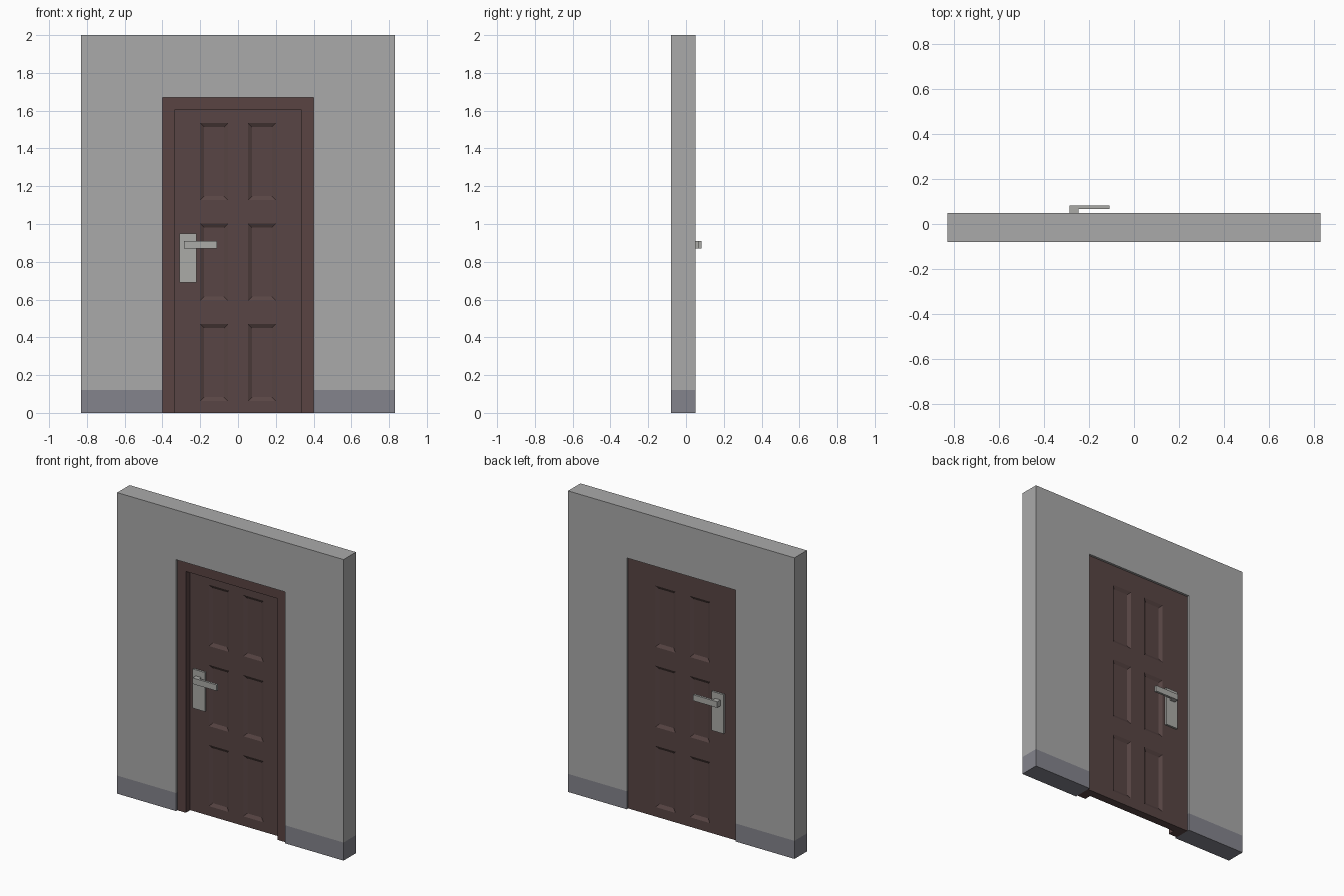
import bpy, bmesh
from mathutils import Vector

if "Cube" in bpy.data.objects:
    bpy.data.objects.remove(bpy.data.objects["Cube"])


def material(name, rgb):
    m = bpy.data.materials.new(name)
    m.diffuse_color = (*rgb, 1)
    m.use_nodes = True
    m.node_tree.nodes["Principled BSDF"].inputs["Base Color"].default_value = m.diffuse_color
    return m


WALL = material("wall_grey", (0.40, 0.40, 0.40))
SKIRT = material("skirting_blue_grey", (0.23, 0.23, 0.265))
FRAME = material("frame_brown", (0.100, 0.057, 0.054))
DOOR = material("door_brown", (0.098, 0.060, 0.058))
METAL = material("handle_metal", (0.41, 0.41, 0.39))


def finish(name, bm, *mats):
    bmesh.ops.recalc_face_normals(bm, faces=bm.faces)
    me = bpy.data.meshes.new(name)
    bm.to_mesh(me)
    bm.free()
    for m in mats:
        me.materials.append(m)
    ob = bpy.data.objects.new(name, me)
    bpy.context.collection.objects.link(ob)
    return ob


def extrude(bm, points, vec):
    """Closed prism from a flat outline."""
    face = bm.faces.new([bm.verts.new(p) for p in points])
    out = bmesh.ops.extrude_face_region(bm, geom=[face], use_keep_orig=True)
    verts = [g for g in out["geom"] if isinstance(g, bmesh.types.BMVert)]
    bmesh.ops.translate(bm, verts=verts, vec=vec)


def cut(bm, co, no):
    bmesh.ops.bisect_plane(bm, geom=bm.verts[:] + bm.edges[:] + bm.faces[:],
                           plane_co=co, plane_no=no)


def arch(name, outer, top, inner, inner_top, y0, y1, *mats, band=None):
    """Upside-down U standing on the ground, extruded in y."""
    outline = [(-outer, 0), (-outer, top), (outer, top), (outer, 0),
               (inner, 0), (inner, inner_top), (-inner, inner_top), (-inner, 0)]
    bm = bmesh.new()
    extrude(bm, [(x, y0, z) for x, z in outline], (0, y1 - y0, 0))
    if band:
        cut(bm, (0, 0, band), (0, 0, 1))
        for f in bm.faces:
            f.material_index = int(f.calc_center_median().z < band)
    return finish(name, bm, *mats)


# Wall with flush skirting band, and door frame set into the opening
arch("wall", 0.832, 2.0, 0.40, 1.67, -0.08, 0.05, WALL, SKIRT, band=0.12)
FRONT, BACK = -0.02, 0.035
arch("door_frame", 0.40, 1.67, 0.337, 1.603, -0.066, FRONT, FRAME)

# Door leaf: box cut into a grid, panels inset and sunk on both faces
columns = [(-0.20, -0.053), (0.053, 0.20)]
rows = [(0.063, 0.470), (0.595, 1.002), (1.127, 1.534)]
bm = bmesh.new()
extrude(bm, [(-0.40, FRONT, 0), (0.40, FRONT, 0), (0.40, FRONT, 1.67), (-0.40, FRONT, 1.67)],
        (0, BACK - FRONT, 0))
for pair in columns:
    for x in pair:
        cut(bm, (x, 0, 0), (1, 0, 0))
for pair in rows:
    for z in pair:
        cut(bm, (0, 0, z), (0, 0, 1))
bmesh.ops.recalc_face_normals(bm, faces=bm.faces)


def is_panel(f):
    c = f.calc_center_median()
    return (abs(f.normal.y) > 0.9 and any(a < c.x < b for a, b in columns)
            and any(a < c.z < b for a, b in rows))


bmesh.ops.inset_individual(bm, faces=[f for f in bm.faces if is_panel(f)],
                           thickness=0.03, depth=-0.012)
finish("door_leaf", bm, DOOR)

# Handles: back plate and L-shaped lever on each side
for side, face, sign in (("front", FRONT, -1), ("back", BACK, 1)):
    bm = bmesh.new()
    extrude(bm, [(-0.31, face, 0.69), (-0.22, face, 0.69),
                 (-0.22, face, 0.95), (-0.31, face, 0.95)], (0, sign * 0.013, 0))
    finish(side + "_handle_plate", bm, METAL)

    bm = bmesh.new()
    lever = [(-0.287, 0.010), (-0.248, 0.010), (-0.248, 0.032),
             (-0.11, 0.032), (-0.11, 0.047), (-0.287, 0.047)]
    extrude(bm, [(x, face + sign * d, 0.87) for x, d in lever], Vector((0, 0, 0.04)))
    finish(side + "_handle_lever", bm, METAL)
